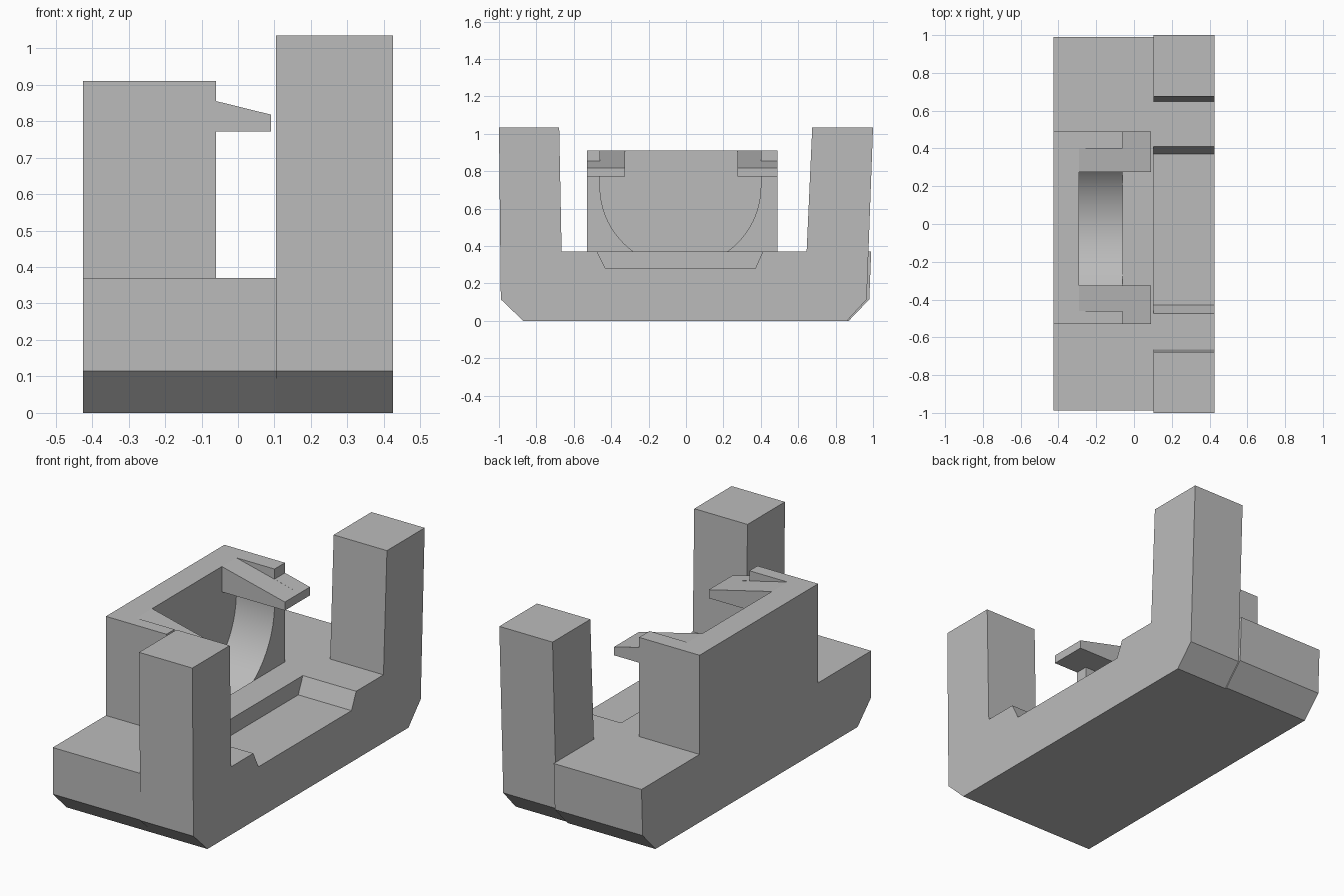
import bpy, bmesh, math
from mathutils import Vector

cube = bpy.data.objects.get("Cube")
if cube:
    bpy.data.objects.remove(cube, do_unlink=True)

grey = bpy.data.materials.new("plain grey")
grey.use_nodes = True
grey.diffuse_color = (0.5, 0.5, 0.5, 1)
bsdf = grey.node_tree.nodes["Principled BSDF"]
bsdf.inputs["Base Color"].default_value = grey.diffuse_color
bsdf.inputs["Roughness"].default_value = 0.7


def prism(name, outline, direction):
    """Extrude a closed planar outline of 3D points along a direction."""
    bm = bmesh.new()
    face = bm.faces.new([bm.verts.new(p) for p in outline])
    made = bmesh.ops.extrude_face_region(bm, geom=[face])["geom"]
    moved = [g for g in made if isinstance(g, bmesh.types.BMVert)]
    bmesh.ops.translate(bm, verts=moved, vec=Vector(direction))
    bmesh.ops.recalc_face_normals(bm, faces=bm.faces)
    mesh = bpy.data.meshes.new(name)
    bm.to_mesh(mesh)
    bm.free()
    obj = bpy.data.objects.new(name, mesh)
    bpy.context.collection.objects.link(obj)
    mesh.materials.append(grey)
    return obj


def along_x(name, yz, x0, x1):
    return prism(name, [(x0, y, z) for y, z in yz], (x1 - x0, 0, 0))


def along_y(name, xz, y0, y1):
    return prism(name, [(x, y0, z) for x, z in xz], (0, y1 - y0, 0))


BACK, INNER, FACE, STEP, SIDE = -0.425, -0.29, -0.06, 0.104, 0.425
FLOOR, TOP, POST = 0.37, 0.91, 1.035

# Chamfered base slab behind the posts
base = along_x("base", [(-0.87, 0), (0.87, 0), (0.98, 0.115), (0.99, FLOOR),
                        (-0.987, FLOOR), (-0.985, 0.115)], BACK, STEP)

# Front rail with two upright posts and a shallow recess
along_x("post_rail", [
    (-0.87, 0), (0.86, 0), (0.966, 0.115), (1, POST), (0.675, POST),
    (0.645, FLOOR), (0.41, FLOOR), (0.37, 0.28), (-0.43, 0.28),
    (-0.475, FLOOR), (-0.665, FLOOR), (-0.678, POST), (-1, POST),
    (-0.99, 0.115)], STEP, SIDE)

# Holder block
holder = along_x("holder", [(-0.53, FLOOR), (0.49, FLOOR), (0.49, TOP),
                            (-0.53, TOP)], BACK, FACE)

# Round-bottomed pocket cut into the holder and the base
MID, AXIS, RADIUS, STEPS = -0.03, 0.72, 0.43, 48
arc = [(MID + RADIUS * math.cos(math.pi * (1 + i / STEPS)),
        AXIS + RADIUS * math.sin(math.pi * (1 + i / STEPS)))
       for i in range(STEPS + 1)]
pocket = [(MID - RADIUS, 1.1)] + arc + [(MID + RADIUS, 1.1)]


def cut(target, x1):
    cutter = along_x("pocket_cutter", pocket, INNER, x1)
    mod = target.modifiers.new("pocket", 'BOOLEAN')
    mod.operation = 'DIFFERENCE'
    mod.solver = 'EXACT'
    mod.object = cutter
    bpy.ops.object.select_all(action='DESELECT')
    target.select_set(True)
    bpy.context.view_layer.objects.active = target
    bpy.ops.object.modifier_apply(modifier=mod.name)
    bpy.data.objects.remove(cutter, do_unlink=True)
    bpy.ops.object.shade_smooth_by_angle(angle=math.radians(20))


cut(holder, FACE + 0.05)
cut(base, FACE)

# Sloping clips: an inner ramp reaching into the pocket and an outer tab
TIP, UNDER, TIP_Z, ROOT_Z = 0.09, 0.772, 0.818, 0.855
ramp = [(INNER, UNDER), (TIP, UNDER), (TIP, TIP_Z), (INNER, TOP)]
tab = [(FACE, UNDER), (TIP, UNDER), (TIP, TIP_Z), (FACE, ROOT_Z)]
for side, outer, wall, inner in (("right", -0.53, MID - RADIUS, -0.325),
                                 ("left", 0.49, MID + RADIUS, 0.275)):
    along_y("clip_ramp_" + side, ramp, wall, inner)
    along_y("clip_tab_" + side, tab, outer, wall)
